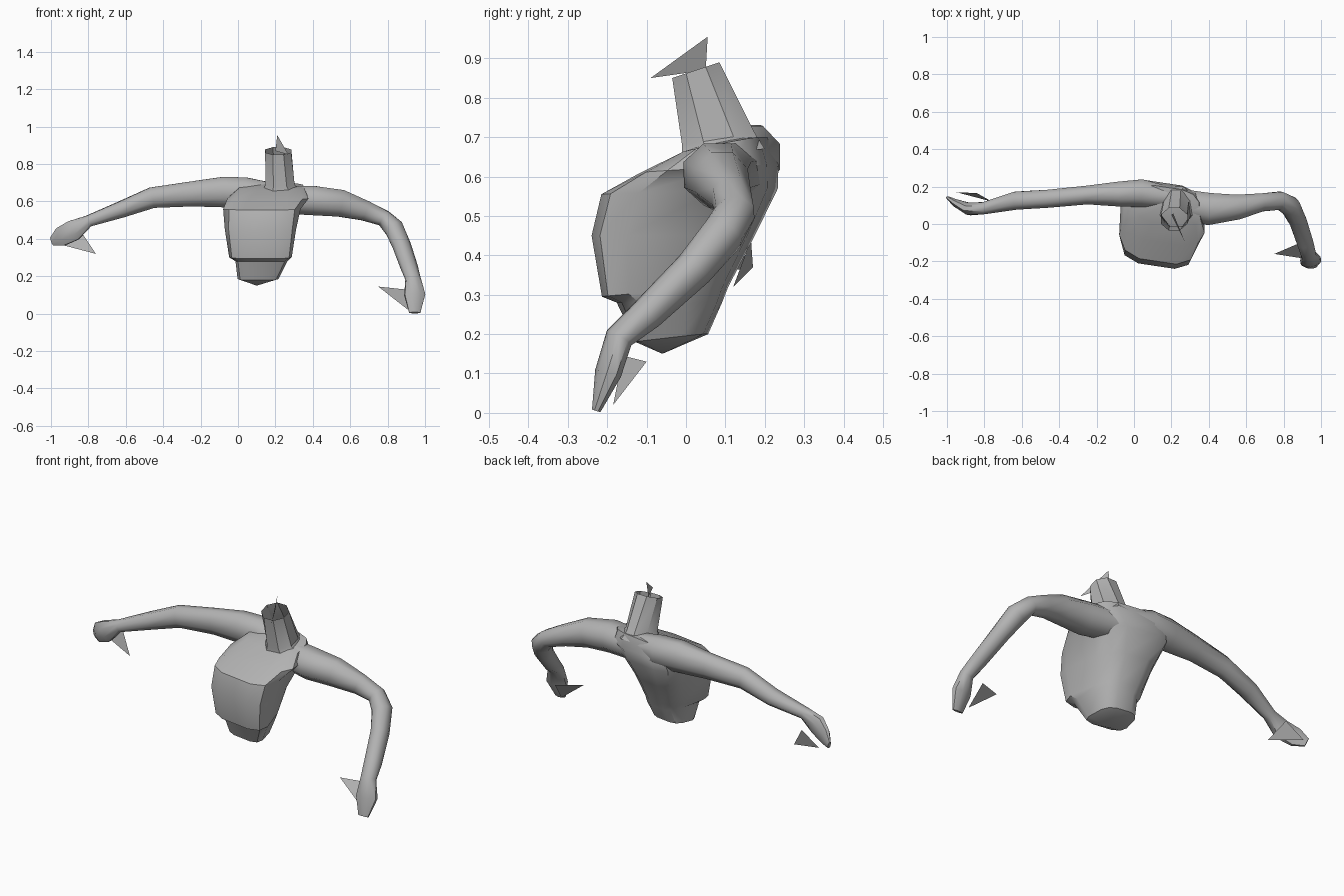
import bpy, math
from mathutils import Vector

old = bpy.data.objects.get("Cube")
if old:
    bpy.data.objects.remove(old, do_unlink=True)

grey = bpy.data.materials.new("plain grey")
grey.use_nodes = True
COLOR = (0.45, 0.45, 0.45, 1)
grey.diffuse_color = COLOR
for node in grey.node_tree.nodes:
    if node.type == 'BSDF_PRINCIPLED':
        node.inputs["Base Color"].default_value = COLOR


def make(name, verts, faces, crease=None):
    mesh = bpy.data.meshes.new(name)
    mesh.from_pydata(verts, [], faces)
    mesh.materials.append(grey)
    obj = bpy.data.objects.new(name, mesh)
    bpy.context.collection.objects.link(obj)
    if crease:
        bpy.ops.object.select_all(action='DESELECT')
        obj.select_set(True)
        bpy.context.view_layer.objects.active = obj
        bpy.ops.object.mode_set(mode='EDIT')
        bpy.ops.mesh.select_all(action='SELECT')
        bpy.ops.mesh.normals_make_consistent(inside=False)
        bpy.ops.object.mode_set(mode='OBJECT')
        bpy.ops.object.shade_smooth_by_angle(angle=math.radians(crease))
    return obj


def loft(name, rings, tips=(None, None), crease=35):
    """Skin rings of equal size; each end closes to a tip point, or stays open."""
    n = len(rings[0])
    verts = [v for ring in rings for v in ring]
    faces = [(r * n + i, r * n + (i + 1) % n, (r + 1) * n + (i + 1) % n, (r + 1) * n + i)
             for r in range(len(rings) - 1) for i in range(n)]
    for tip, start in zip(tips, (0, (len(rings) - 1) * n)):
        if tip:
            verts.append(tip)
            faces += [(start + i, start + (i + 1) % n, len(verts) - 1) for i in range(n)]
    return make(name, verts, faces, crease)


def soft_power(v, p):
    return math.copysign(abs(v) ** p, v)


def body_ring(x0, x1, front, back, taper=0.0, shear=0.15, n=12, p=0.58):
    """Boxy ring tilted from a front (y, z) to a back (y, z), narrower at the back."""
    ring = []
    edge = math.tau * (n // 4 - 0.5) / n
    for i in range(n):
        a = math.tau * (i + 0.5) / n
        c = soft_power(math.cos(a) / math.cos(math.pi / n), p)
        s = soft_power(math.sin(a) / math.sin(edge), p)
        t = (s + 1) / 2
        dx = (x1 - x0) / 2 * c * (1 - taper * t)
        ring.append(((x0 + x1) / 2 + dx,
                     front[0] + (back[0] - front[0]) * t - shear * dx,
                     front[1] + (back[1] - front[1]) * t))
    return ring


def limb(name, stations, n=8):
    """Tube through (x, y, z, side radius, upright radius) stations."""
    pts = [Vector(s[:3]) for s in stations]
    rings = []
    for i, s in enumerate(stations):
        ahead, behind = pts[min(i + 1, len(pts) - 1)], pts[max(i - 1, 0)]
        t = (ahead - behind).normalized()
        side = t.cross(Vector((0, 0, 1))).normalized()
        up = side.cross(t)
        rings.append([pts[i] + side * s[3] * math.cos(a) + up * s[4] * math.sin(a)
                      for a in (math.tau * (k + 0.5) / n for k in range(n))])
    return loft(name, rings, (pts[0], pts[-1]), 52)


# Torso: narrow waist, overhanging ribcage, sloping shoulders
loft("torso", [
    body_ring(-0.01, 0.225, (-0.12, 0.18), (0.05, 0.20), 0.25),
    body_ring(-0.03, 0.28, (-0.165, 0.28), (0.085, 0.28), 0.4),
    body_ring(-0.07, 0.31, (-0.20, 0.295), (0.10, 0.32), 0.45),
    body_ring(-0.09, 0.33, (-0.225, 0.45), (0.165, 0.45), 0.35),
    body_ring(-0.085, 0.34, (-0.20, 0.555), (0.22, 0.57), 0.1),
    body_ring(-0.06, 0.38, (-0.10, 0.61), (0.22, 0.63), 0.05),
    body_ring(0.0, 0.36, (0.0, 0.66), (0.195, 0.70), 0.1),
], ((0.10, -0.06, 0.15), (0.2, 0.11, 0.70)))

# Neck: open tube flaring into the shoulders at the back
loft("neck", [
    body_ring(0.12, 0.34, (-0.01, 0.65), (0.20, 0.67), 0.2, 0, 8, 1),
    body_ring(0.14, 0.31, (-0.01, 0.68), (0.175, 0.71), 0.3, 0, 8, 1),
    body_ring(0.145, 0.285, (-0.035, 0.85), (0.085, 0.89), 0, 0, 8, 1),
])

# Arms
limb("right_arm", [
    (0.20, 0.14, 0.64, 0.06, 0.06), (0.04, 0.165, 0.65, 0.08, 0.085),
    (-0.08, 0.16, 0.65, 0.072, 0.088), (-0.25, 0.155, 0.64, 0.054, 0.072),
    (-0.46, 0.135, 0.62, 0.052, 0.06), (-0.63, 0.125, 0.555, 0.052, 0.047),
    (-0.80, 0.085, 0.495, 0.035, 0.033), (-0.88, 0.08, 0.445, 0.035, 0.06),
    (-0.95, 0.11, 0.41, 0.022, 0.055), (-0.995, 0.14, 0.385, 0.008, 0.025)])
limb("left_arm", [
    (0.24, 0.11, 0.61, 0.085, 0.08), (0.40, 0.08, 0.605, 0.093, 0.085),
    (0.55, 0.09, 0.59, 0.072, 0.078), (0.68, 0.115, 0.55, 0.052, 0.058),
    (0.78, 0.125, 0.51, 0.052, 0.047), (0.835, 0.095, 0.455, 0.056, 0.055),
    (0.875, 0.02, 0.365, 0.05, 0.05), (0.915, -0.10, 0.25, 0.047, 0.043),
    (0.935, -0.17, 0.19, 0.042, 0.036), (0.945, -0.198, 0.10, 0.06, 0.033),
    (0.945, -0.228, 0.005, 0.032, 0.012)])

# Loose triangular flaps at the neck and hands
for name, corners in {
    "neck_flap": [(0.27, -0.09, 0.85), (0.21, 0.055, 0.955), (0.20, 0.05, 0.87)],
    "right_hand_flap": [(-0.76, 0.12, 0.32), (-0.84, 0.165, 0.44), (-0.95, 0.17, 0.37)],
    "left_hand_flap": [(0.75, -0.16, 0.145), (0.89, -0.10, 0.13), (0.91, -0.185, 0.02)],
}.items():
    make(name, corners, [(0, 1, 2)])
